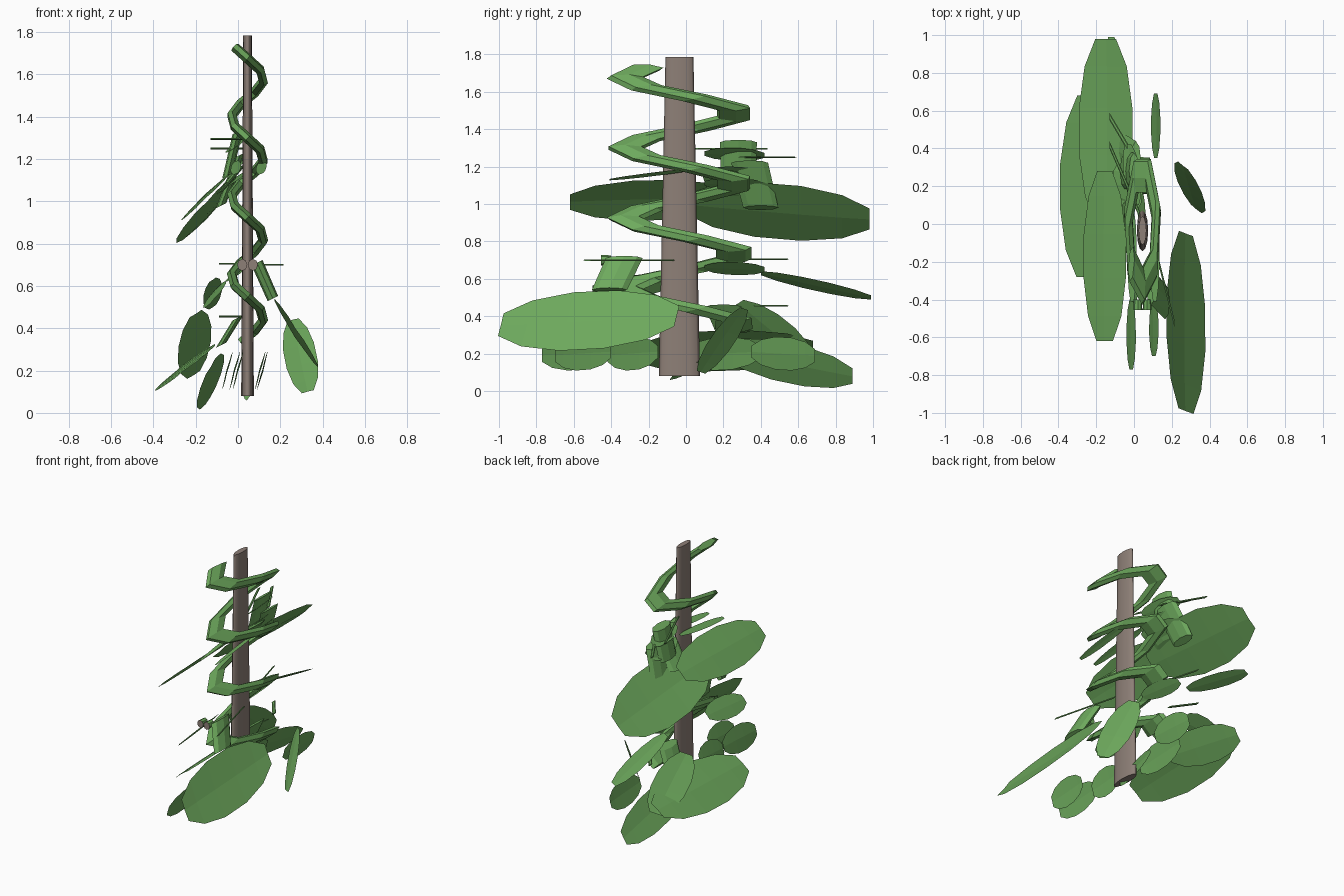
import bpy, bmesh, math
from mathutils import Vector

if "Cube" in bpy.data.objects:
    bpy.data.objects.remove(bpy.data.objects["Cube"])


def material(name, rgb):
    m = bpy.data.materials.new(name)
    m.diffuse_color = (*rgb, 1)
    m.use_nodes = True
    m.node_tree.nodes["Principled BSDF"].inputs["Base Color"].default_value = m.diffuse_color
    return m


GREEN = material("leaf green", (0.155, 0.40, 0.11))
BROWN = material("bark grey brown", (0.27, 0.215, 0.185))


def finish(name, bm, *mats):
    bmesh.ops.recalc_face_normals(bm, faces=bm.faces)
    me = bpy.data.meshes.new(name)
    bm.to_mesh(me)
    bm.free()
    for m in mats:
        me.materials.append(m)
    ob = bpy.data.objects.new(name, me)
    bpy.context.collection.objects.link(ob)
    return ob


# Tapered tube between two points; each end ring is spanned by axes u and v
def tube(name, p0, p1, u, v, mat, sides=8, taper=1.0, cap=None):
    bm = bmesh.new()
    u, v = Vector(u), Vector(v)
    angles = [2 * math.pi * i / sides for i in range(sides)]
    rings = [[bm.verts.new(Vector(p) + s * (u * math.cos(a) + v * math.sin(a))) for a in angles]
             for p, s in ((p0, 1), (p1, taper))]
    for i in range(sides):
        j = (i + 1) % sides
        bm.faces.new((rings[0][i], rings[0][j], rings[1][j], rings[1][i]))
    end = bm.faces.new(rings[0])
    bm.faces.new(rings[1])
    if cap:
        end.material_index = 1
    return finish(name, bm, mat, *([cap] if cap else []))


# Leaf sheet: rounded outline with a faint fold along the midrib
def leaf(name, base, tip, half, rows=6):
    b, t, w = Vector(base), Vector(tip), Vector(half)
    fold = (t - b).cross(w).normalized() * w.length * 0.05
    bm = bmesh.new()
    strip = []
    for i in range(rows):
        k = i / (rows - 1)
        s = math.sin(math.pi * (0.1 + 0.79 * k)) ** 0.9
        c = b.lerp(t, (1 - math.cos(math.pi * k)) / 2 * 0.5 + k * 0.5)
        strip.append([bm.verts.new(c + d) for d in (w * s, fold * s, -w * s)])
    for a, c in zip(strip, strip[1:]):
        for i in (0, 1):
            bm.faces.new((a[i], a[i + 1], c[i + 1], c[i]))
    return finish(name, bm, GREEN)


# Pole
pole = tube("pole", (0.045, -0.035, 0.08), (0.045, -0.035, 1.785),
            (0.03, 0, 0), (0, 0.11, 0), BROWN, 12, 0.68)
for p in pole.data.polygons:
    p.use_smooth = len(p.vertices) == 4

# Climbing vine: round helix swept as a tube, then stretched in depth
STRETCH, PITCH, STEPS, COUNT = 4.2, 0.376, 7, 27
curve = bpy.data.curves.new("vine_path", 'CURVE')
curve.dimensions = '3D'
curve.bevel_depth = 0.024
curve.bevel_resolution = 1
curve.use_fill_caps = True
spline = curve.splines.new('POLY')
spline.points.add(COUNT - 1)
for i in range(COUNT):
    turn = (i - 1) / STEPS
    a = 2 * math.pi * (turn - 0.25)
    spline.points[i].co = (0.045 + 0.076 * math.cos(a), -0.005 + 0.073 * math.sin(a),
                           1.675 - PITCH * turn, 1)
path = bpy.data.objects.new("vine_path", curve)
bpy.context.collection.objects.link(path)
bpy.context.view_layer.update()
mesh = bpy.data.meshes.new_from_object(path.evaluated_get(bpy.context.evaluated_depsgraph_get()))
bpy.data.objects.remove(path)
for v in mesh.vertices:
    v.co.y *= STRETCH
for p in mesh.polygons:
    p.use_smooth = False
mesh.materials.clear()
mesh.materials.append(GREEN)
bpy.context.collection.objects.link(bpy.data.objects.new("vine", mesh))

# Broad leaves running front to back: x, y ends, z ends, half width across and up
for name, x, y0, y1, z0, z1, hx, hz in (
    ("upper_front_leaf", -0.155, 0.28, -0.62, 1.03, 1.01, 0.115, 0.11),
    ("upper_back_leaf", -0.15, 0.0, 0.98, 1.0, 0.92, 0.145, 0.15),
    ("lower_left_leaf", -0.25, 0.68, -0.28, 0.23, 0.20, 0.145, 0.11),
    ("low_back_leaf", -0.13, 0.2, 0.89, 0.22, 0.08, 0.065, 0.11),
    ("blade_leaf", -0.12, 0.4, 0.99, 0.63, 0.50, 0.045, 0.03),
    ("mid_front_leaf", -0.11, -0.08, -0.5, 0.58, 0.54, 0.055, 0.06),
):
    leaf(name, (x, y0, z0), (x, y1, z1), (hx, 0, hz))

# Leaves on the right and the drooping one at the back
leaf("large_right_leaf", (0.275, -0.05, 0.40), (0.275, -0.99, 0.355), (-0.105, 0.04, 0.16))
leaf("small_right_leaf", (0.26, 0.31, 0.44), (0.33, 0.08, 0.10), (0.075, -0.06, 0.02))
leaf("mid_back_leaf", (-0.2, 0.28, 0.47), (-0.21, 0.64, 0.18), (0.08, 0.08, 0.05))

# Small upright leaves around the foot
for i, (x, y0, y1) in enumerate(((-0.015, -0.4, -0.77), (0.105, -0.4, -0.70),
                                 (0.115, 0.35, 0.69), (-0.05, 0.4, 0.0),
                                 (0.0, -0.15, -0.42))):
    leaf(f"foot_leaf_{i + 1}", (x, y0, 0.21), (x, y1, 0.19), (0.025, 0, 0.09))
leaf("root_leaf", (0.03, 0.2, 0.2), (0.05, -0.08, 0.07), (0.02, 0.02, 0.03))

# Slivers pointing forward and tuft leaves pointing back
for i, x in enumerate((0.11, -0.01)):
    leaf(f"upper_sliver_{i + 1}", (x, 0.08, 1.19), (x, -0.41, 1.13), (0.025, 0, 0.01))
for i, z in enumerate((0.66, 1.11, 1.17, 1.27)):
    leaf(f"tuft_leaf_{i + 1}", (0.01, 0.1, z), (-0.03, 0.42, z - 0.01), (0.045, 0, 0.035))

# Thick leaf stalks: upper end and lower end
R = 0.026
for name, p0, p1 in (
    ("right_stalk", (0.09, -0.33, 0.71), (0.165, -0.41, 0.54)),
    ("lower_stalk", (0.0, 0.2, 0.45), (-0.08, 0.25, 0.32)),
    ("upper_stalk_a", (0.0, 0.28, 1.33), (-0.05, 0.28, 1.12)),
    ("upper_stalk_b", (0.01, 0.34, 1.22), (-0.08, 0.40, 0.98)),
    ("upper_stalk_c", (0.02, 0.18, 1.17), (-0.09, 0.22, 1.04)),
):
    tube(name, p0, p1, (R, 0, R / 2), (0, R * 3.8, 0), GREEN, 8, 0.95)

# Pair of cut stubs at the front
for side, x in (("left", 0.02), ("right", 0.07)):
    tube(side + "_cut_stub", (x, -0.455, 0.7), (x, -0.4, 0.7),
         (0.024, 0, 0), (0, 0, 0.028), GREEN, 8, 0.9, BROWN)

# Thin level tendrils: x ends, y ends, height
for i, (x0, x1, y0, y1, z) in enumerate((
    (0.10, 0.215, -0.08, -0.53, 0.70), (0.0, -0.09, 0.2, 0.53, 0.705),
    (-0.13, 0.03, 0.42, 0.05, 1.295), (-0.13, 0.03, 0.57, 0.3, 1.25),
    (-0.09, 0.02, 0.53, 0.38, 0.455),
)):
    tube(f"tendril_{i + 1}", (x0, y0, z), (x1, y1, z), (0, 0.02, 0), (0, 0, 0.005), GREEN, 6)
